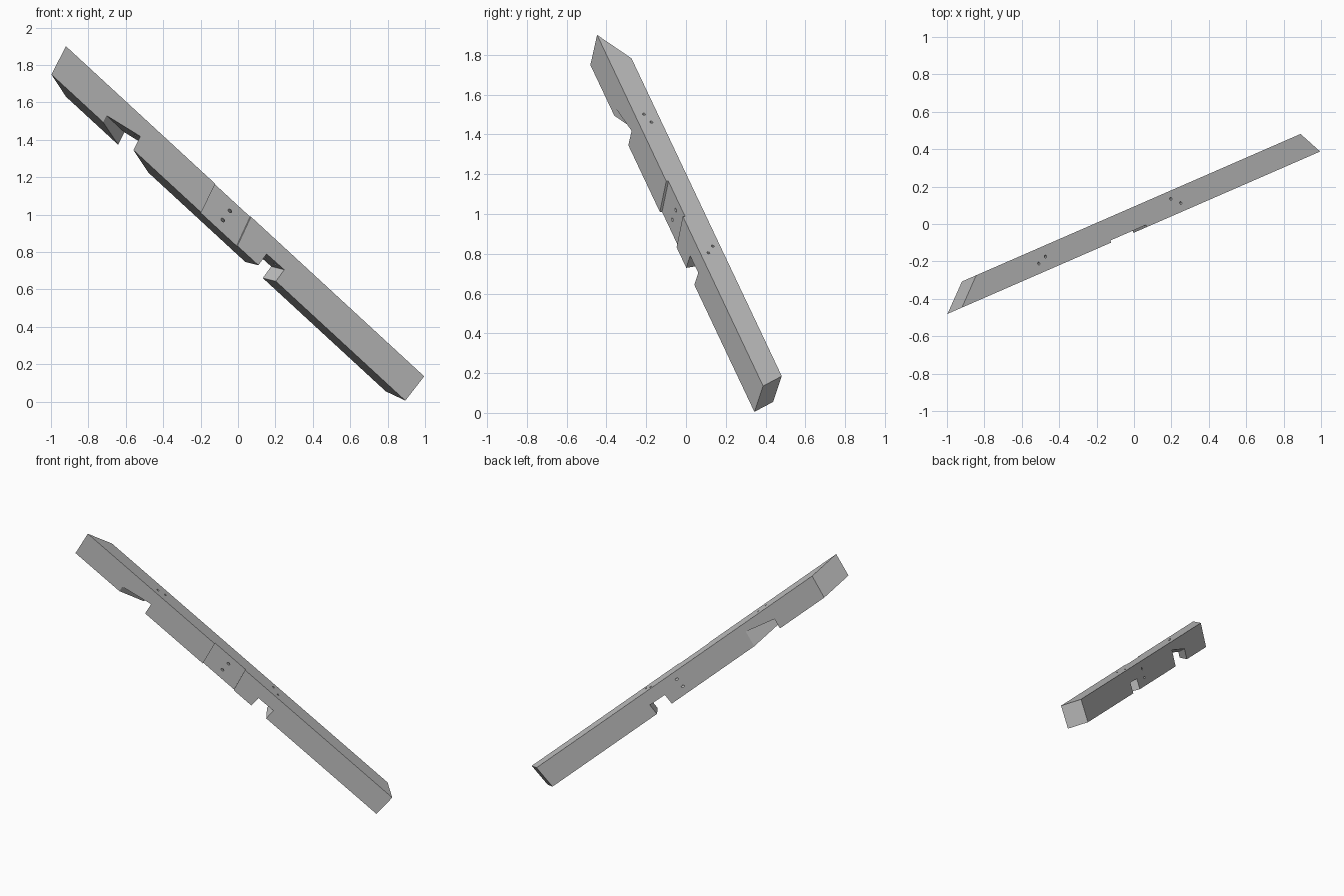
import bpy, bmesh
from mathutils import Matrix, Vector

cube = bpy.data.objects.get("Cube")
if cube:
    bpy.data.objects.remove(cube, do_unlink=True)

# Beam size and slope: local axes are length (s), thickness (t), height (h)
THICK, HEIGHT = 0.128, 0.17
along = Vector((0.700, 0.305, -0.645)).normalized()
across = Vector((-along.y, along.x, 0)).normalized()
upward = along.cross(across)
place = Matrix((along, across, upward)).transposed().to_4x4()
place.translation = (-0.92, -0.447, 1.90)

grey = bpy.data.materials.new("timber_grey")
grey.use_nodes = True
colour = (0.53, 0.53, 0.53, 1)
grey.diffuse_color = colour
grey.node_tree.nodes["Principled BSDF"].inputs["Base Color"].default_value = colour


def make_object(name, bm):
    bmesh.ops.recalc_face_normals(bm, faces=bm.faces)
    mesh = bpy.data.meshes.new(name)
    bm.to_mesh(mesh)
    bm.free()
    mesh.materials.append(grey)
    ob = bpy.data.objects.new(name, mesh)
    bpy.context.collection.objects.link(ob)
    ob.matrix_world = place
    return ob


def loft(name, front, back, t0, t1):
    """Solid between a front and a back profile of (s, h) points."""
    bm = bmesh.new()
    a = [bm.verts.new((s, t0, h)) for s, h in front]
    b = [bm.verts.new((s, t1, h)) for s, h in back]
    bm.faces.new(a)
    bm.faces.new(b[::-1])
    for i in range(len(a)):
        j = (i + 1) % len(a)
        bm.faces.new((a[j], a[i], b[i], b[j]))
    return make_object(name, bm)


def notch(name, profile, skew, rise, t0=-0.04, t1=THICK + 0.04):
    """Cutter whose profile slides along the beam through the thickness."""
    ends = [[(s + skew * t, h + rise * t) for s, h in profile] for t in (t0, t1)]
    return loft(name, ends[0], ends[1], t0, t1)


def drill(name, start, end, radius=0.008):
    start, end = Vector(start), Vector(end)
    axis = end - start
    bm = bmesh.new()
    spin = Matrix.Translation((start + end) / 2) @ axis.to_track_quat('Z', 'Y').to_matrix().to_4x4()
    bmesh.ops.create_cone(bm, cap_ends=True, segments=12, radius1=radius,
                          radius2=radius, depth=axis.length, matrix=spin)
    return make_object(name, bm)


# Beam with skewed end cuts
beam = loft("beam",
            [(0, 0), (2.735, 0), (2.735, -HEIGHT), (0.033, -HEIGHT)],
            [(0.182, 0), (2.658, 0), (2.658, -HEIGHT), (0.217, -HEIGHT)], 0, THICK)

cutters = [
    # Skewed upper seat and square lower seat in the underside
    notch("upper_seat", [(0.42, -0.13), (0.643, -0.088), (0.681, -0.288), (0.458, -0.33)], 1.41, 0.27),
    notch("lower_seat", [(1.611, -0.093), (1.744, -0.091), (1.75, -0.3), (1.617, -0.3)], -0.21, 0),
    # Shallow housing across the front face
    notch("front_housing", [(1.129, 0.05), (1.401, 0.05), (1.465, -0.22), (1.188, -0.22)], 0, 0, -0.04, 0.012),
]

# Peg holes through the front housing, slanted along the beam
for h in (-0.052, -0.116):
    cutters.append(drill("peg_hole", (1.24, -0.04, h), (1.49, THICK + 0.04, h)))

# Peg holes from the top edge down into the seats
for s, t, lean in ((0.617, 0.052, 0.19), (0.679, 0.072, 0.19), (1.645, 0.087, 0), (1.697, 0.045, 0)):
    cutters.append(drill("peg_hole", (s - 0.04 * lean, t, 0.04), (s + 0.14 * lean, t, -0.14)))

# Cut, keep the result, drop the cutters
for cutter in cutters:
    cutter.hide_render = True
    mod = beam.modifiers.new(cutter.name, 'BOOLEAN')
    mod.operation, mod.solver, mod.object = 'DIFFERENCE', 'EXACT', cutter
bpy.context.view_layer.update()
graph = bpy.context.evaluated_depsgraph_get()
result = bpy.data.meshes.new_from_object(beam.evaluated_get(graph))
beam.modifiers.clear()
beam.data = result
for cutter in cutters:
    bpy.data.objects.remove(cutter, do_unlink=True)
